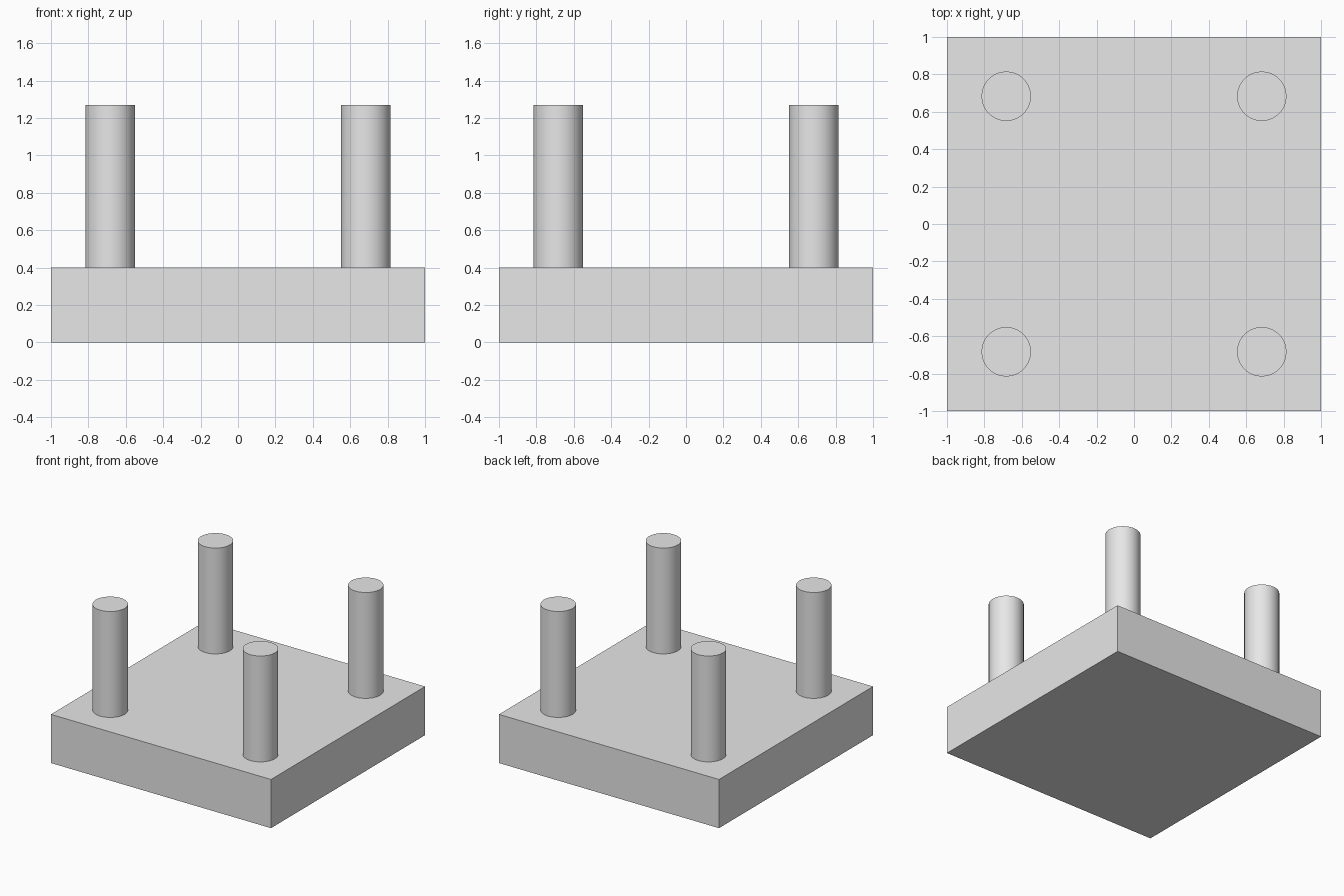
import bpy

cube = bpy.data.objects.get("Cube")
if cube:
    bpy.data.objects.remove(cube, do_unlink=True)

# Single plain grey
grey = bpy.data.materials.new("light_grey")
grey.use_nodes = True
colour = (0.8, 0.8, 0.8, 1)
grey.diffuse_color = colour
grey.node_tree.nodes["Principled BSDF"].inputs["Base Color"].default_value = colour

BASE_TOP = 0.4
PEG_TOP = 1.27
PEG_RADIUS = 0.132
PEG_OFFSET = 0.683

# Square base slab
bpy.ops.mesh.primitive_cube_add(size=2, location=(0, 0, BASE_TOP / 2))
base = bpy.context.object
base.name = "base_slab"
base.scale.z = BASE_TOP / 2
bpy.ops.object.transform_apply(location=False, rotation=False, scale=True)
base.data.materials.append(grey)

# Four round pegs standing near the corners
for side, sx in (("left", 1), ("right", -1)):
    for end, sy in (("front", -1), ("back", 1)):
        bpy.ops.mesh.primitive_cylinder_add(
            vertices=64, radius=PEG_RADIUS, depth=PEG_TOP - BASE_TOP,
            location=(sx * PEG_OFFSET, sy * PEG_OFFSET, (PEG_TOP + BASE_TOP) / 2))
        peg = bpy.context.object
        peg.name = f"{end}_{side}_peg"
        peg.data.materials.append(grey)
        bpy.ops.object.shade_smooth_by_angle()
